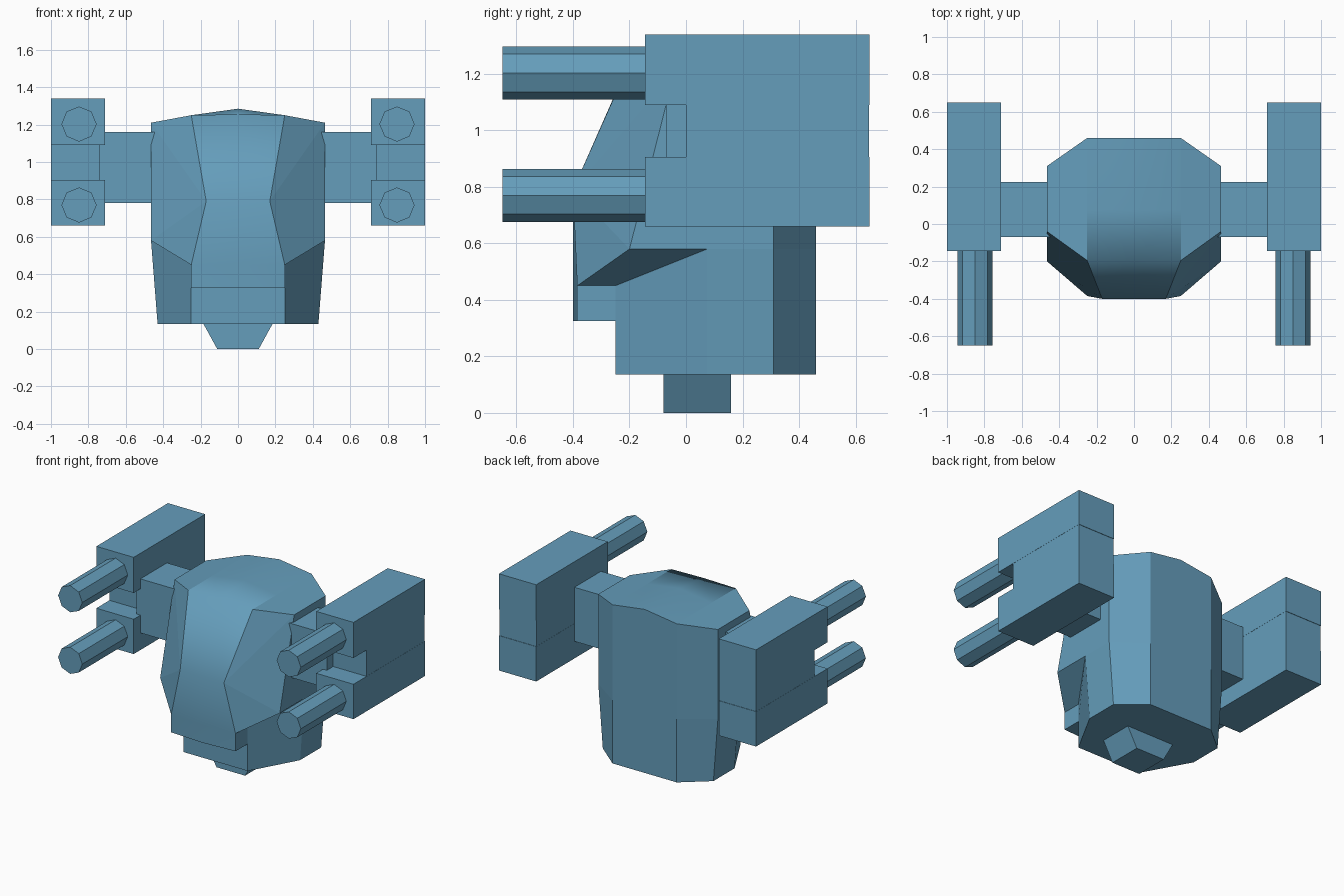
import bpy
import bmesh
from mathutils import Matrix, Vector

cube = bpy.data.objects.get("Cube")
if cube:
    bpy.data.objects.remove(cube, do_unlink=True)

# Single paint colour
paint = bpy.data.materials.new("steel_blue")
paint.use_nodes = True
colour = (0.13, 0.34, 0.50, 1)
paint.diffuse_color = colour
paint.node_tree.nodes["Principled BSDF"].inputs["Base Color"].default_value = colour


def finish(name, bm):
    """Turn a bmesh into a painted object."""
    bmesh.ops.recalc_face_normals(bm, faces=bm.faces[:])
    mesh = bpy.data.meshes.new(name)
    bm.to_mesh(mesh)
    bm.free()
    mesh.materials.append(paint)
    obj = bpy.data.objects.new(name, mesh)
    bpy.context.collection.objects.link(obj)
    return obj


def box(name, low, high, taper=1):
    """Box between two corners; taper scales the bottom in x."""
    low, high = Vector(low), Vector(high)
    bm = bmesh.new()
    bmesh.ops.create_cube(bm, size=1)
    for v in bm.verts:
        bottom = v.co.z < 0
        v.co = (low + high) / 2 + v.co * (high - low)
        if bottom:
            v.co.x *= taper
    return finish(name, bm)


def barrel(name, x, z):
    """Eight-sided tube pointing forward."""
    front, back, radius = -0.65, -0.14, 0.094
    bm = bmesh.new()
    bmesh.ops.create_cone(bm, cap_ends=True, segments=8, radius1=radius,
                          radius2=radius, depth=back - front)
    turn = Matrix.Rotation(1.5707963, 4, 'X')
    move = Matrix.Translation((x, (front + back) / 2, z))
    bmesh.ops.transform(bm, matrix=move @ turn, verts=bm.verts)
    return finish(name, bm)


# Body: one half described by named corners, then mirrored
INNER, WIDE, FOOT = 0.25, 0.465, 0.43
BACK, REAR, MID, NOSE, FRONT = 0.46, 0.31, 0.075, -0.40, -0.25
TOP, WAIST, CHIN, JAW, BASE = 1.25, 0.58, 0.45, 0.325, 0.135
PEAK, BROW = 1.285, 0.79
corners = {
    "roof_front_mid": (0, -0.195, 1.255), "roof_front": (INNER, -0.195, TOP),
    "roof_mid": (0, MID, PEAK), "roof_edge": (INNER, MID, TOP),
    "roof_back_mid": (0, BACK, PEAK), "roof_back": (INNER, BACK, TOP),
    "side_front": (WIDE, -0.04, 1.21), "side_back": (WIDE, REAR, 1.21),
    "waist_front": (WIDE, -0.2, WAIST), "waist_mid": (WIDE, MID, WAIST),
    "waist_rear": (WIDE, REAR, WAIST), "waist_back": (INNER, BACK, WAIST),
    "waist_back_mid": (0, BACK, WAIST),
    "brow_mid": (0, NOSE, BROW), "brow": (0.17, NOSE, BROW),
    "chin_mid": (0, NOSE, CHIN), "chin": (INNER, -0.385, CHIN),
    "jaw_mid": (0, NOSE, JAW), "jaw": (INNER, -0.385, JAW),
    "neck": (INNER, FRONT, CHIN), "throat": (INNER, FRONT, JAW),
    "throat_mid": (0, FRONT, JAW),
    "base_front_mid": (0, FRONT, BASE), "base_front": (INNER, FRONT, BASE),
    "base_mid": (FOOT, MID, BASE), "base_rear": (FOOT, REAR, BASE),
    "base_back": (INNER, BACK, BASE), "base_back_mid": (0, BACK, BASE),
}
rounded = [
    "roof_front_mid roof_front roof_edge roof_mid",
    "roof_mid roof_edge roof_back roof_back_mid",
    "roof_front_mid brow_mid brow roof_front",
    "brow_mid chin_mid chin brow",
    "chin_mid jaw_mid jaw chin",
]
flat = [
    "roof_front side_front side_back roof_back roof_edge",
    "roof_front brow side_front",
    "side_front brow waist_front",
    "brow chin waist_front",
    "side_front waist_front waist_mid waist_rear side_back",
    "side_back waist_rear waist_back roof_back",
    "roof_back waist_back waist_back_mid roof_back_mid",
    "waist_front chin neck waist_mid",
    "chin jaw throat neck",
    "jaw jaw_mid throat_mid throat",
    "throat throat_mid base_front_mid base_front",
    "neck throat base_front base_mid waist_mid",
    "waist_mid base_mid base_rear waist_rear",
    "waist_rear base_rear base_back waist_back",
    "waist_back base_back base_back_mid waist_back_mid",
    "base_front_mid base_back_mid base_back base_rear base_mid base_front",
]
bm = bmesh.new()
verts = {name: bm.verts.new(co) for name, co in corners.items()}
for group, smooth in ((rounded, True), (flat, False)):
    for names in group:
        bm.faces.new([verts[n] for n in names.split()]).smooth = smooth
body = finish("body", bm)
mirror = body.modifiers.new("mirror", 'MIRROR')
mirror.use_clip = True

# Tapered foot under the body
box("foot_peg", (-0.185, -0.08, 0), (0.185, 0.16, BASE), taper=0.6)

# Arms and twin guns on each side
for side, label in ((1, "left"), (-1, "right")):
    def side_box(name, low, high):
        (x1, *a), (x2, *b) = low, high
        xs = sorted((x1 * side, x2 * side))
        box(label + "_" + name, (xs[0], *a), (xs[1], *b))

    side_box("arm", (0.4, -0.07, 0.78), (0.74, 0.225, 1.16))
    side_box("gun_upper", (0.71, -0.145, 1.09), (1, 0.65, 1.34))
    side_box("gun_core", (0.711, 0, 0.905), (0.999, 0.647, 1.09))
    side_box("gun_lower", (0.71, -0.145, 0.66), (1, 0.65, 0.905))
    barrel(label + "_upper_barrel", 0.85 * side, 1.203)
    barrel(label + "_lower_barrel", 0.85 * side, 0.77)
